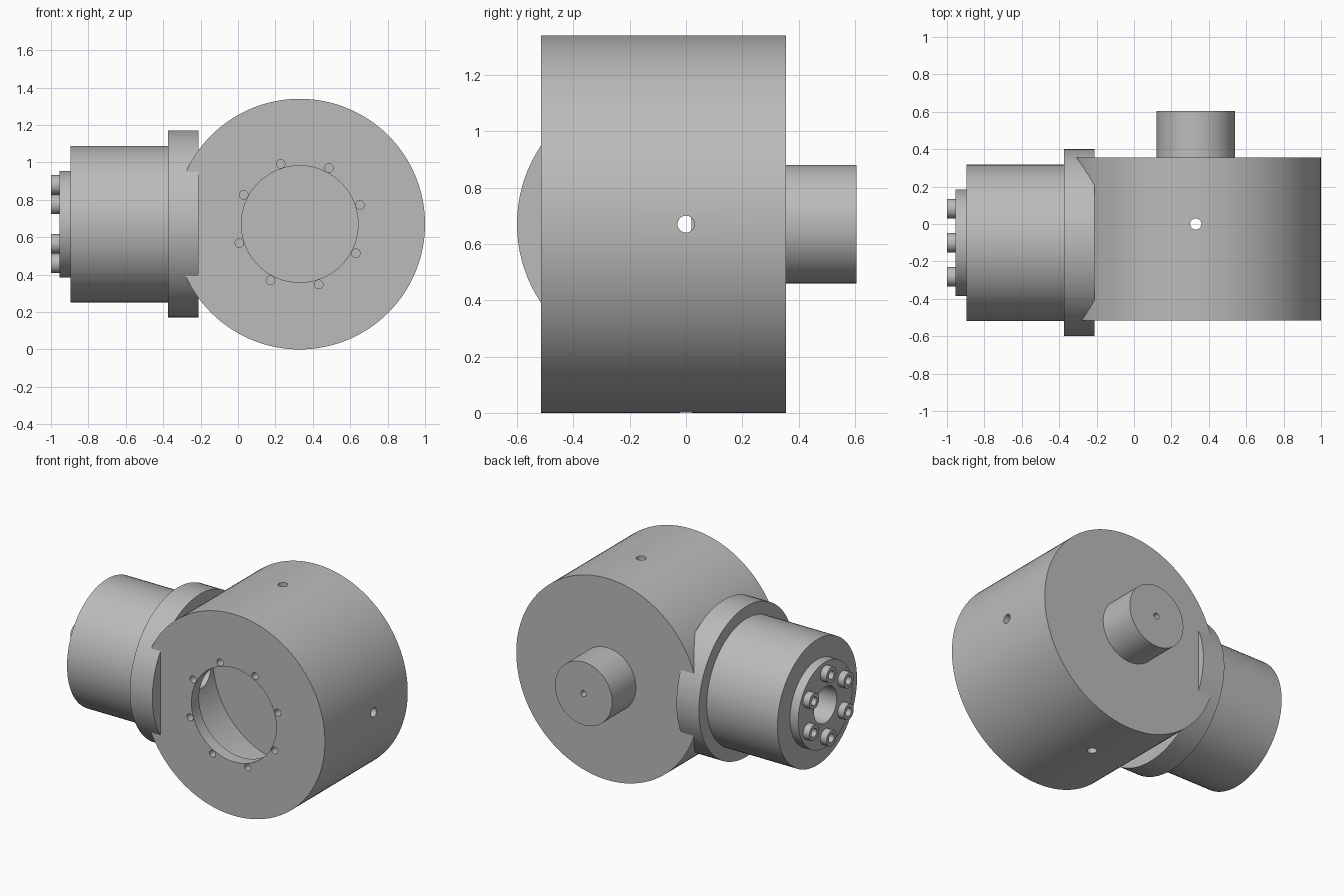
import bpy, bmesh, math
from math import cos, sin, pi, radians
from mathutils import Matrix, Vector

if "Cube" in bpy.data.objects:
    bpy.data.objects.remove(bpy.data.objects["Cube"], do_unlink=True)

steel = bpy.data.materials.new("machined_grey")
steel.use_nodes = True
GREY = (0.5, 0.5, 0.5, 1)
steel.diffuse_color = GREY
steel.node_tree.nodes["Principled BSDF"].inputs["Base Color"].default_value = GREY


def lathe(name, profile, origin, axis, steps=96, closed=False):
    """Turn (radius, distance) points around an axis through origin."""
    bm = bmesh.new()
    rings = [[bm.verts.new((r * cos(2 * pi * i / steps), r * sin(2 * pi * i / steps), t))
              for i in range(steps)] for r, t in profile]
    pairs = list(zip(rings, rings[1:]))
    if closed:
        pairs.append((rings[-1], rings[0]))
    for a, b in pairs:
        for i in range(steps):
            j = (i + 1) % steps
            bm.faces.new((a[i], a[j], b[j], b[i]))
    bmesh.ops.remove_doubles(bm, verts=bm.verts, dist=1e-5)
    bmesh.ops.recalc_face_normals(bm, faces=bm.faces)
    turn = Vector((0, 0, 1)).rotation_difference(Vector(axis)).to_matrix().to_4x4()
    bm.transform(Matrix.Translation(origin) @ turn)
    mesh = bpy.data.meshes.new(name)
    bm.to_mesh(mesh)
    bm.free()
    mesh.materials.append(steel)
    obj = bpy.data.objects.new(name, mesh)
    bpy.context.collection.objects.link(obj)
    return obj


def select(obj):
    bpy.ops.object.select_all(action="DESELECT")
    obj.select_set(True)
    bpy.context.view_layer.objects.active = obj


def smooth(obj):
    select(obj)
    bpy.ops.object.shade_smooth_by_angle(angle=radians(30))


def drill(target, origin, axis, radius, length, steps=32):
    """Cut a round hole and discard the cutter."""
    cutter = lathe("drill_cutter", [(0, 0), (radius, 0), (radius, length), (0, length)],
                   origin, axis, steps)
    cutter.hide_render = True
    mod = target.modifiers.new("drill", "BOOLEAN")
    mod.operation, mod.solver, mod.object = "DIFFERENCE", "EXACT", cutter
    select(target)
    bpy.ops.object.modifier_apply(modifier=mod.name)
    bpy.data.objects.remove(cutter, do_unlink=True)


CX, CZ = 0.33, 0.67        # drum axis
FRONT, BACK = -0.515, 0.355
PIPE_Y = -0.1              # side housing axis

# Hollow drum: front lip, wide chamber, solid rear, rear spindle with centre hole
drum = lathe("drum_body", [
    (0, 0.04), (0.54, 0.04), (0.54, FRONT + 0.08), (0.312, FRONT + 0.08),
    (0.312, FRONT), (0.67, FRONT), (0.67, BACK), (0.21, BACK),
    (0.21, 0.605), (0.02, 0.605), (0.02, 0.45), (0, 0.45)],
    (CX, 0, CZ), (0, 1, 0), steps=128)

# Radial holes, the side passage and the ring of holes in the front lip
drill(drum, (CX, 0, -0.1), (0, 0, 1), 0.03, 1.6)
drill(drum, (CX, 0, CZ), (1, 0, 0), 0.03, 0.8)
drill(drum, (CX - 0.3, PIPE_Y, CZ), (-1, 0, 0), 0.12, 0.5, 64)
for k in range(8):
    a = radians(17.5 + 45 * k)
    drill(drum, (CX + 0.338 * cos(a), FRONT - 0.05, CZ + 0.338 * sin(a)),
          (0, 1, 0), 0.023, 0.2, 24)
smooth(drum)

# Side housing: flange, barrel and end cap around a through bore
housing = lathe("side_housing", [
    (0.12, 0.21), (0.5, 0.21), (0.5, 0.375), (0.418, 0.375), (0.418, 0.895),
    (0.285, 0.895), (0.285, 0.955), (0.12, 0.955)],
    (0, PIPE_Y, CZ), (-1, 0, 0), closed=True)
smooth(housing)

# Socket-head bolts on the end cap
for k in range(6):
    a = radians(90 + 60 * k)
    bolt = lathe(f"cap_bolt_{k + 1}", [
        (0, 0), (0.052, 0), (0.052, 0.05), (0.028, 0.05), (0.028, 0.015), (0, 0.015)],
        (-0.95, PIPE_Y + 0.21 * cos(a), CZ + 0.21 * sin(a)), (-1, 0, 0), steps=32)
    smooth(bolt)
